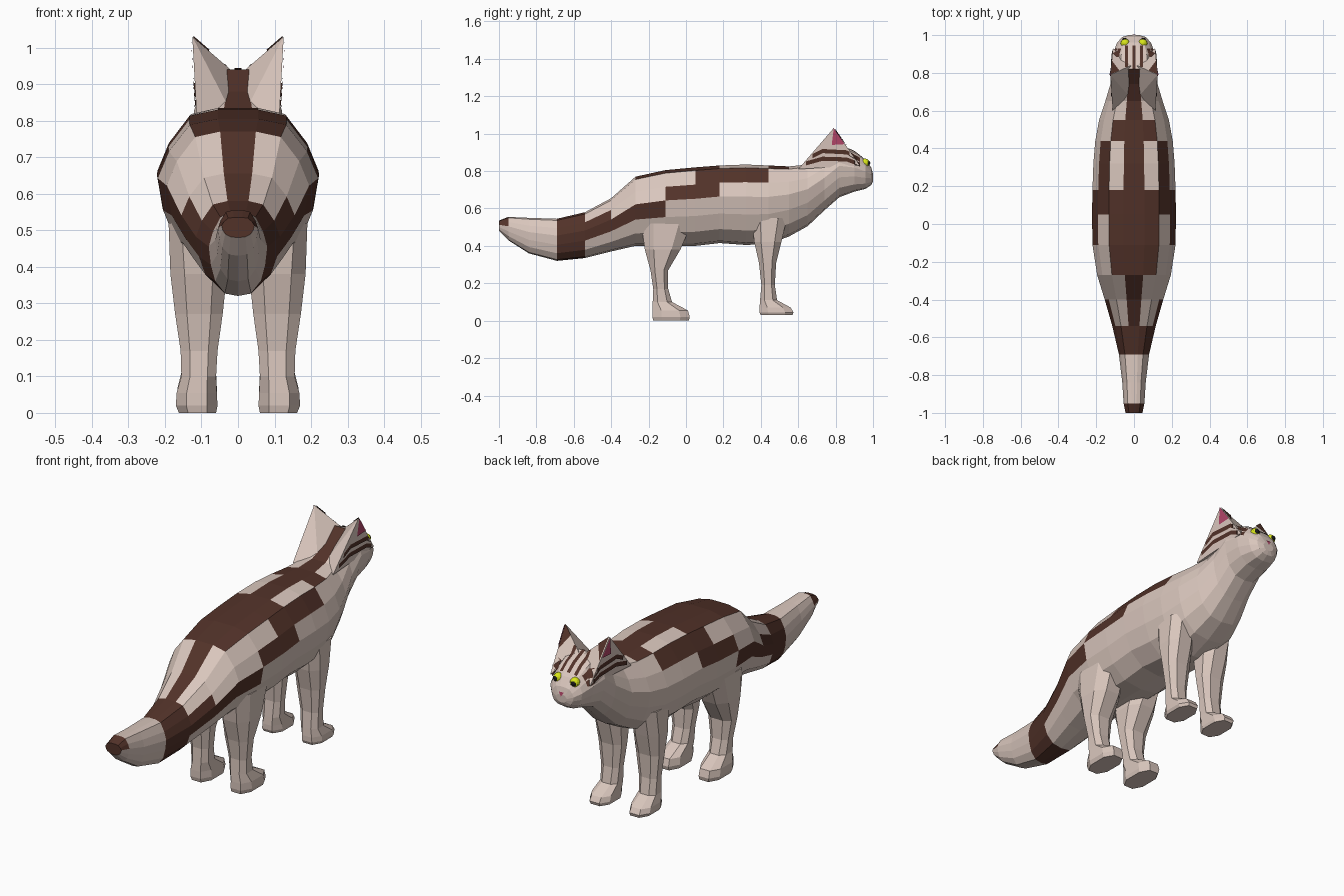
import bpy, bmesh
from mathutils import Vector
from mathutils.bvhtree import BVHTree

if "Cube" in bpy.data.objects:
    bpy.data.objects.remove(bpy.data.objects["Cube"])


def material(name, rgb):
    m = bpy.data.materials.new(name)
    m.diffuse_color = (*rgb, 1)
    m.use_nodes = True
    m.node_tree.nodes["Principled BSDF"].inputs["Base Color"].default_value = m.diffuse_color
    return m


CREAM = material("cream", (0.70, 0.57, 0.51))
BROWN = material("brown", (0.085, 0.032, 0.022))
PINK = material("pink", (0.45, 0.06, 0.14))
YELLOW = material("yellow", (0.70, 0.80, 0.01))
BLACK = material("black", (0.01, 0.01, 0.01))


def make(name, verts, faces, mats, index=None, recalc=True):
    me = bpy.data.meshes.new(name)
    me.from_pydata([tuple(v) for v in verts], [], faces)
    for m in mats:
        me.materials.append(m)
    for p in me.polygons:
        p.material_index = index[p.index] if index else 0
    if recalc:
        bm = bmesh.new()
        bm.from_mesh(me)
        bmesh.ops.recalc_face_normals(bm, faces=bm.faces)
        bm.to_mesh(me)
        bm.free()
    ob = bpy.data.objects.new(name, me)
    bpy.context.collection.objects.link(ob)
    return ob


def loft(rings):
    n = len(rings[0])
    verts = [v for r in rings for v in r]
    faces = [(i * n + j, i * n + (j + 1) % n, (i + 1) * n + (j + 1) % n, (i + 1) * n + j)
             for i in range(len(rings) - 1) for j in range(n)]
    faces += [tuple(range(n)), tuple(range(len(verts) - n, len(verts)))]
    return verts, faces


# Body: tail, trunk, neck and head in one loft: y, top z, bottom z, half width
SECTIONS = [
    (-1.0, .535, .48, .045), (-.95, .555, .43, .055), (-.84, .55, .36, .062),
    (-.69, .545, .32, .08), (-.54, .58, .335, .115), (-.40, .655, .37, .155),
    (-.27, .77, .40, .195), (-.11, .805, .40, .22), (.05, .82, .40, .222),
    (.18, .83, .415, .22), (.32, .835, .405, .215), (.44, .83, .41, .205),
    (.55, .825, .45, .185), (.65, .835, .505, .152), (.74, .88, .59, .125),
    (.82, .94, .66, .12), (.90, .905, .69, .112), (.96, .86, .705, .09),
    (.99, .82, .725, .062), (1.0, .785, .745, .03)]
PROFILE = [(0, 1), (.25, 1), (.6, .96), (.86, .78), (1, .6),
           (.93, .38), (.78, .18), (.45, .03), (0, 0)]
FULL = PROFILE + [(-x, z) for x, z in PROFILE[-2:0:-1]]
# brown strips (0 = spine, 7 = belly) for each segment along the body
MARKS = {0: (0, 1, 2, 3), 3: range(8), 4: (0, 3, 4), 5: (0, 4), 6: (0, 1, 4),
         7: (0, 1, 3), 8: (0, 1, 2, 3), 9: (0, 2), 10: (0, 2), 11: (0, 1),
         12: (0,), 13: (0,), 14: (0,)}

rings = [[(fx * w, y, b + fz * (t - b)) for fx, fz in FULL] for y, t, b, w in SECTIONS]
bverts, bfaces = loft(rings)
marks = []
for k in range(len(bfaces)):
    i, j = divmod(k, 16)
    marks.append(int(min(j, 15 - j) in MARKS.get(i, ())))
marks[-2:] = [1, 0]
make("body", bverts, bfaces, [CREAM, BROWN], marks)

# Ears
EAR = [(.113, .60, .81), (.112, .93, .83), (.015, .84, .935), (.03, .68, .845), (.125, .79, 1.03)]
EAR_FACES = [(0, 1, 4), (1, 2, 4), (2, 3, 4), (3, 0, 4), (3, 2, 1, 0)]
ear_verts = {s: [Vector((s * x, y, z)) for x, y, z in EAR] for s in (1, -1)}
allv, allf = [Vector(v) for v in bverts], list(bfaces)
for s, label in ((1, "right"), (-1, "left")):
    make("ear_" + label, ear_verts[s], EAR_FACES, [CREAM])
    allf += [tuple(a + len(allv) for a in f) for f in EAR_FACES]
    allv += ear_verts[s]
tree = BVHTree.FromPolygons(allv, allf)


# Thin coloured patches laid on the surface
def project(p, view):
    start = {"side": lambda: Vector((1, *p)), "top": lambda: Vector((*p, 2)),
             "front": lambda: Vector((p[0], 2, p[1]))}[view]()
    d = {"side": Vector((-1, 0, 0)), "top": Vector((0, 0, -1)), "front": Vector((0, -1, 0))}[view]
    hit = tree.ray_cast(start, d)[0]
    return None if hit is None else hit - d * .004


def patch(name, quads, mat, mirrored=True):
    for s in ((1, -1) if mirrored else (1,)):
        verts, faces = [], []
        for q in quads:
            faces.append(tuple(range(len(verts), len(verts) + len(q))))
            verts += [(s * v[0], v[1], v[2]) for v in q]
        make(name, verts, faces, [mat], recalc=False)


def ribbon(name, path, view, offset, mirrored=True):
    steps, pairs = 5, []
    for (a, b), (c, d) in zip(path, path[1:]):
        for k in range(steps + 1):
            t = k / steps
            p = (a + (c - a) * t, b + (d - b) * t)
            pairs.append((project((p[0] - offset[0], p[1] - offset[1]), view),
                          project((p[0] + offset[0], p[1] + offset[1]), view)))
    quads = [(p[0], q[0], q[1], p[1]) for p, q in zip(pairs, pairs[1:])
             if None not in p + q and (p[0] - q[0]).length > 1e-5]
    patch(name, quads, BROWN, mirrored)


ribbon("cheek_stripe_upper", [(.64, .862), (.73, .907), (.86, .90), (.93, .86)], "side", (0, .011))
ribbon("cheek_stripe_lower", [(.62, .835), (.73, .866), (.86, .862), (.93, .835)], "side", (0, .011))
ribbon("brow_stripe", [(.04, .83), (.04, .945)], "top", (.008, 0))
ribbon("forehead_stripe", [(0, .82), (0, .945)], "top", (.009, 0), False)

# Ear colours: pink outer side, brown inner side
a, b, c, d, tip = ear_verts[1]
low = tip.lerp(b, .43)
back = tip.lerp(a.lerp(b, .5), .43)
out = Vector((.004, 0, 0))
patch("ear_pink", [(tip + out, back + out, low + out)], PINK)
inner = Vector((-.003, .003, .002))
patch("ear_brown", [(tip + inner, tip.lerp(b, .5) + inner, tip.lerp(c, .4) + inner)], BROWN)

# Nose
nose = [project(p, "front") for p in ((-.014, .797), (.014, .797), (0, .775))]
patch("nose", [nose], PINK, False)


# Eyes
def ball(name, loc, r, mat):
    bpy.ops.mesh.primitive_uv_sphere_add(segments=12, ring_count=8, radius=r, location=loc)
    bpy.context.object.name = name
    bpy.context.object.data.materials.append(mat)


for s in (1, -1):
    ball("eye", (s * .047, .957, .843), .024, YELLOW)
    ball("pupil", (s * .05, .972, .843), .0135, BLACK)

# Legs: z, back y, front y, inner x, outer x for each ring
HIND = [(.52, -.24, .03, .05, .19), (.38, -.22, -.03, .03, .185), (.27, -.19, -.095, .042, .172),
        (.17, -.175, -.095, .056, .157), (.10, -.178, -.075, .06, .155),
        (.055, -.18, .01, .058, .168), (.02, -.18, .02, .056, .17), (.0, -.175, .015, .06, .162)]
FORE = [(.55, .35, .54, .05, .18), (.42, .365, .51, .035, .18), (.31, .39, .482, .04, .17),
        (.19, .403, .475, .055, .157), (.11, .396, .487, .06, .155),
        (.07, .393, .56, .058, .165), (.045, .393, .575, .057, .167), (.03, .40, .57, .06, .16)]


def leg(name, table, s):
    oct8 = [(.25, 0), (.75, 0), (1, .25), (1, .75), (.75, 1), (.25, 1), (0, .75), (0, .25)]
    rings = [[(s * (x0 + u * (x1 - x0)), y0 + v * (y1 - y0), z) for u, v in oct8]
             for z, y0, y1, x0, x1 in table]
    make(name, *loft(rings), [CREAM])


for s, label in ((1, "right"), (-1, "left")):
    leg("hind_leg_" + label, HIND, s)
    leg("front_leg_" + label, FORE, s)
